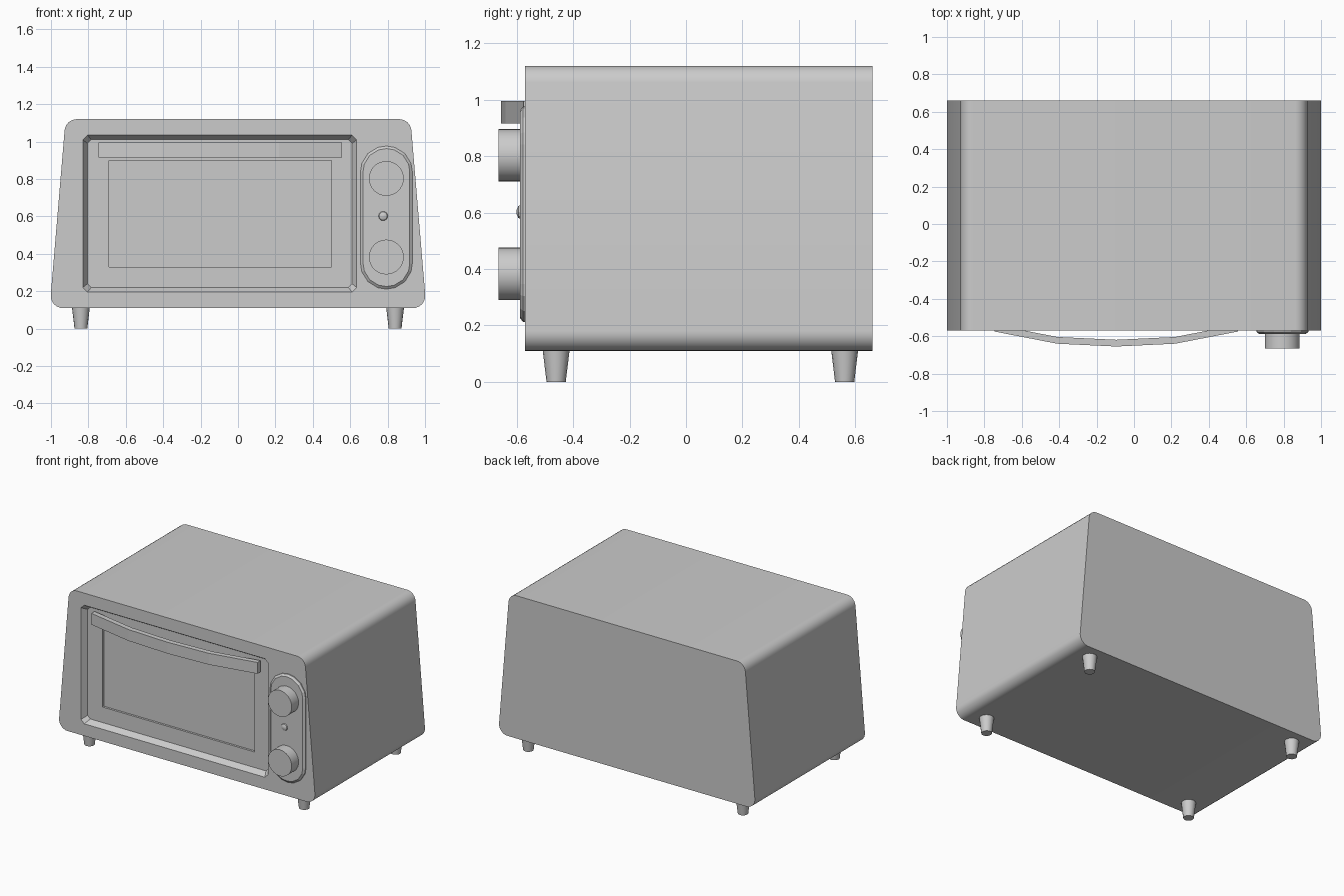
import bpy, bmesh, math
from mathutils import Vector

cube = bpy.data.objects.get("Cube")
if cube:
    bpy.data.objects.remove(cube, do_unlink=True)

grey = bpy.data.materials.new("light_grey_enamel")
grey.use_nodes = True
colour = (0.6, 0.6, 0.6, 1)
grey.diffuse_color = colour
grey.node_tree.nodes["Principled BSDF"].inputs["Base Color"].default_value = colour


def rounded(corners, radius, steps):
    """Round the corners of a convex outline with arcs."""
    pts = [Vector(c) for c in corners]
    out = []
    for i, p in enumerate(pts):
        a = (pts[i - 1] - p).normalized()
        b = (pts[(i + 1) % len(pts)] - p).normalized()
        half = a.angle(b) / 2
        centre = p + (a + b).normalized() * radius / math.sin(half)
        start = p + a * radius / math.tan(half) - centre
        end = p + b * radius / math.tan(half) - centre
        for s in range(steps + 1):
            d = start.lerp(end, s / steps).normalized()
            out.append(centre + d * radius)
    return out


def rect(x0, x1, z0, z1):
    return [(x0, z0), (x1, z0), (x1, z1), (x0, z1)]


def circle(cx, cy, r, n):
    return [(cx + r * math.cos(math.tau * i / n), cy + r * math.sin(math.tau * i / n))
            for i in range(n)]


def loft(name, sections, axis="y", smooth=True):
    """Closed solid through matching outlines, each given with its position on the axis."""
    bm = bmesh.new()
    rings = []
    for pos, outline in sections:
        rings.append([bm.verts.new((u, pos, v) if axis == "y" else (u, v, pos))
                      for u, v in outline])
    for lower, upper in zip(rings, rings[1:]):
        for i in range(len(lower)):
            bm.faces.new((lower[i - 1], lower[i], upper[i], upper[i - 1]))
    bm.faces.new(rings[0])
    bm.faces.new(rings[-1])
    bmesh.ops.recalc_face_normals(bm, faces=bm.faces)
    mesh = bpy.data.meshes.new(name)
    bm.to_mesh(mesh)
    bm.free()
    obj = bpy.data.objects.new(name, mesh)
    bpy.context.collection.objects.link(obj)
    mesh.materials.append(grey)
    if smooth:
        shade(obj)
    return obj


def shade(obj):
    bpy.ops.object.select_all(action="DESELECT")
    obj.select_set(True)
    bpy.context.view_layer.objects.active = obj
    bpy.ops.object.shade_smooth_by_angle(angle=math.radians(30))


def carve(obj, cutter):
    mod = obj.modifiers.new("recess", "BOOLEAN")
    mod.operation = "DIFFERENCE"
    mod.solver = "EXACT"
    mod.object = cutter
    bpy.context.view_layer.objects.active = obj
    bpy.ops.object.modifier_apply(modifier=mod.name)
    bpy.data.objects.remove(cutter, do_unlink=True)


FRONT, BACK = -0.57, 0.66
FLOOR = -0.53

# Tapered housing
outline = rounded([(-1.007, 0.11), (1.007, 0.11), (0.922, 1.12), (-0.922, 1.12)], 0.065, 6)
housing = loft("housing", [(FRONT, outline), (BACK, outline)], smooth=False)

# Sloped door recess and shallow window
door_outer = rounded(rect(-0.83, 0.635, 0.195, 1.035), 0.025, 1)
door_inner = rounded(rect(-0.805, 0.61, 0.22, 1.01), 0.02, 1)
carve(housing, loft("door_cutter", [(FRONT - 0.001, door_outer), (FLOOR, door_inner)], smooth=False))
window = rect(-0.69, 0.5, 0.33, 0.9)
carve(housing, loft("window_cutter", [(FLOOR - 0.01, window), (FLOOR + 0.015, window)], smooth=False))
shade(housing)

# Bowed door handle
arc = [(-0.65, -0.575), (-0.315, -0.64), (0, -0.655), (0.315, -0.64), (0.65, -0.575)]
bow = [(x - 0.095, y) for x, y in arc] + [(x - 0.095, y + 0.036) for x, y in reversed(arc)]
loft("door_handle", [(0.915, bow), (0.995, bow)], axis="z", smooth=False)

# Raised control panel
base = rounded(rect(0.655, 0.932, 0.212, 0.976), 0.135, 4)
face = rounded(rect(0.669, 0.918, 0.226, 0.962), 0.121, 4)
loft("control_panel", [(FRONT + 0.01, base), (FRONT - 0.007, base), (-0.588, face)], smooth=False)

# Knobs
for name, z in (("upper_knob", 0.803), ("lower_knob", 0.383)):
    disc = circle(0.793, z, 0.093, 32)
    loft(name, [(-0.58, disc), (-0.665, disc)])

# Indicator light
loft("indicator_light", [(-0.58, circle(0.776, 0.602, 0.03, 10)),
                         (-0.594, circle(0.776, 0.602, 0.022, 10)),
                         (-0.6, circle(0.776, 0.602, 0.008, 10))])

# Tapered feet
for side, x in (("right", -0.84), ("left", 0.84)):
    for end, y in (("front", -0.46), ("back", 0.562)):
        loft(f"{end}_{side}_foot", [(0, circle(x, y, 0.034, 16)),
                                    (0.115, circle(x, y, 0.048, 16))], axis="z")
